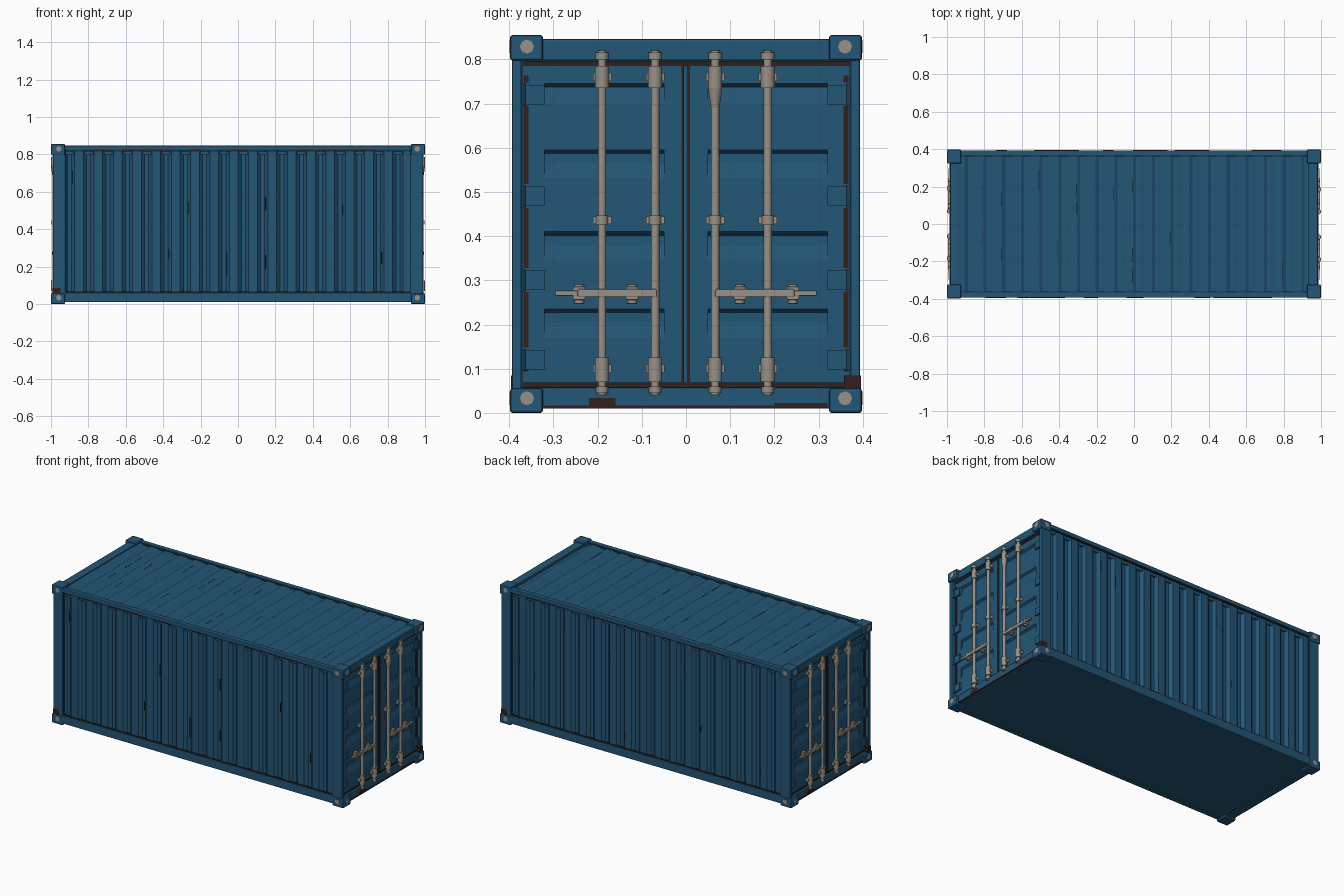
import bpy, bmesh, random
from mathutils import Matrix, Vector

random.seed(4)
cube = bpy.data.objects.get("Cube")
if cube:
    bpy.data.objects.remove(cube, do_unlink=True)


def material(name, rgb):
    m = bpy.data.materials.new(name)
    m.use_nodes = True
    col = (*rgb, 1)
    m.diffuse_color = col
    node = m.node_tree.nodes["Principled BSDF"]
    node.inputs["Base Color"].default_value = col
    node.inputs["Roughness"].default_value = 0.7
    return m


BLUE = material("painted blue", (0.017, 0.092, 0.18))
DARK = material("dark blue scuff", (0.007, 0.03, 0.055))
RUST = material("dark rust", (0.032, 0.014, 0.012))
STEEL = material("bare steel", (0.31, 0.285, 0.25))


def box(bm, x, y, z):
    """Box from three (low, high) ranges."""
    mid = [(a + b) / 2 for a, b in (x, y, z)]
    size = [abs(b - a) for a, b in (x, y, z)]
    bmesh.ops.create_cube(bm, size=1, matrix=Matrix.Translation(mid) @ Matrix.Diagonal((*size, 1)))


def rod(bm, start, end, r0, r1=None, sides=10):
    """Cylinder or cone between two points."""
    a, b = Vector(start), Vector(end)
    turn = (b - a).to_track_quat('Z', 'Y').to_matrix().to_4x4()
    bmesh.ops.create_cone(bm, cap_ends=True, segments=sides, radius1=r0,
                          radius2=r0 if r1 is None else r1, depth=(b - a).length,
                          matrix=Matrix.Translation((a + b) / 2) @ turn)


def prism(bm, profile, place, lo, hi):
    """Closed solid: a profile swept from lo to hi; place maps (u, v, w) to xyz."""
    rings = [[bm.verts.new(place(u, v, w)) for u, v in profile] for w in (lo, hi)]
    n = len(profile)
    faces = [bm.faces.new(r) for r in rings]
    for i in range(n):
        j = (i + 1) % n
        faces.append(bm.faces.new((rings[0][i], rings[0][j], rings[1][j], rings[1][i])))
    bmesh.ops.recalc_face_normals(bm, faces=faces)


def finish(bm, name, mat, bevel=0, turned=False, smooth=False):
    """Store the mesh as an object; turned spins it half round for the far end."""
    if turned:
        bmesh.ops.rotate(bm, verts=bm.verts, cent=(0, 0, 0), matrix=Matrix.Rotation(3.14159265, 3, 'Z'))
    me = bpy.data.meshes.new(name)
    bm.to_mesh(me)
    bm.free()
    me.materials.append(mat)
    ob = bpy.data.objects.new(name, me)
    bpy.context.collection.objects.link(ob)
    if bevel:
        mod = ob.modifiers.new("soft edges", 'BEVEL')
        mod.width, mod.segments = bevel, 2
    if smooth:
        bpy.ops.object.select_all(action='DESELECT')
        ob.select_set(True)
        bpy.context.view_layer.objects.active = ob
        bpy.ops.object.shade_smooth_by_angle(angle=0.7)
    return ob


def ribs(lo, hi, count, outer, inner, back):
    """Trapezoid wave from lo to hi, closed along the back."""
    step = (hi - lo) / count
    pts = [(lo, back)]
    for i in range(count):
        u = lo + i * step
        pts += [(u + step * f, v) for f, v in ((0, outer), (0.45, outer), (0.62, inner), (0.83, inner))]
    return pts + [(hi, outer), (hi, back)]


# Hidden core and floor
bm = bmesh.new()
box(bm, (-0.94, 0.94), (-0.36, 0.36), (0.02, 0.81))
box(bm, (-0.97, 0.97), (-0.38, 0.38), (0.012, 0.03))
finish(bm, "floor_and_core", BLUE)

# Corrugated walls and roof
wall = ribs(-0.93, 0.93, 18, 0.386, 0.37, 0.35)
for name, s in (("front_wall", -1), ("back_wall", 1)):
    bm = bmesh.new()
    prism(bm, [(s * u, v) for u, v in wall], lambda u, v, w: (u, s * v, w), 0.04, 0.83)
    finish(bm, name, BLUE)
bm = bmesh.new()
prism(bm, ribs(-0.95, 0.95, 19, 0.84, 0.83, 0.80), lambda u, v, w: (u, w, v), -0.38, 0.38)
finish(bm, "roof", BLUE)

# Long rails
for name, s in (("front", -1), ("back", 1)):
    bm = bmesh.new()
    box(bm, (-0.96, 0.96), (s * 0.365, s * 0.394), (0.822, 0.847))
    finish(bm, name + "_top_rail", BLUE, 0.004)
    bm = bmesh.new()
    box(bm, (-0.96, 0.96), (s * 0.36, s * 0.394), (0.01, 0.06))
    finish(bm, name + "_bottom_rail", BLUE, 0.004)

    # Worn seams and scuffs along the wall
    bm = bmesh.new()
    box(bm, (-0.92, 0.92), (s * 0.383, s * 0.3895), (0.059, 0.066))
    for i in range(9):
        x = random.uniform(-0.9, 0.7)
        box(bm, (x, x + random.uniform(0.05, 0.2)), (s * 0.39, s * 0.3945), (0.819, 0.825))
    finish(bm, name + "_rail_rust", RUST)
    bm = bmesh.new()
    box(bm, (-0.92, 0.92), (s * 0.383, s * 0.3895), (0.816, 0.822))
    for x in (-0.925, 0.92):
        box(bm, (x, x + 0.005), (s * 0.383, s * 0.39), (0.06, 0.82))
    box(bm, (-0.92, 0.92), (s * 0.36, s * 0.366), (0.835, 0.8425))
    for i in range(9):
        x = -0.93 + 1.86 / 18 * (random.randrange(18) + 0.44)
        z = random.uniform(0.1, 0.7)
        box(bm, (x - 0.004, x), (s * 0.383, s * 0.387), (z, z + random.uniform(0.04, 0.09)))
        x = -0.95 + 0.1 * (random.randrange(19) + 0.44)
        y = random.uniform(0.02, 0.28) * s
        box(bm, (x - 0.004, x), (y, y + 0.07 * s), (0.838, 0.841))
    finish(bm, name + "_scuffs", DARK)

# Corner posts, corner blocks and their openings
for ex, sx in (("left", 1), ("right", -1)):
    for ey, sy in (("front", -1), ("back", 1)):
        tag = ey + "_" + ex
        bm = bmesh.new()
        box(bm, (sx * 0.925, sx * 0.99), (sy * 0.372, sy * 0.394), (0.03, 0.83))
        finish(bm, tag + "_post", BLUE, 0.004)
        bm = bmesh.new()
        holes = bmesh.new()
        for lo, hi, mid in ((0, 0.055, 0.033), (0.798, 0.855, 0.829)):
            box(bm, (sx * 0.925, sx * 0.999), (sy * 0.324, sy * 0.398), (lo, hi))
            rod(holes, (sx * 0.995, sy * 0.36, mid), (sx * 1.0, sy * 0.36, mid), 0.016, sides=8)
            rod(holes, (sx * 0.958, sy * 0.394, mid), (sx * 0.958, sy * 0.399, mid), 0.015, sides=8)
        finish(bm, tag + "_corner_blocks", BLUE, 0.005)
        finish(holes, tag + "_block_openings", STEEL)

# Door ends, the second one spun half round
HINGES = (0.72, 0.49, 0.30, 0.12)
for tag, turned in (("left", False), ("right", True)):
    # Header and sill
    bm = bmesh.new()
    box(bm, (0.93, 0.983), (-0.37, 0.37), (0.797, 0.846))
    box(bm, (0.93, 0.985), (-0.37, 0.37), (0.01, 0.058))
    finish(bm, tag + "_header_and_sill", BLUE, 0.004, turned)

    # Door leaves: flat edge frame with pressed horizontal bands
    bm = bmesh.new()
    for s in (-1, 1):
        box(bm, (0.93, 0.968), (s * 0.004, s * 0.05), (0.06, 0.795))
        box(bm, (0.93, 0.968), (s * 0.32, s * 0.37), (0.06, 0.795))
        pts = [(0.93, 0.06), (0.968, 0.06)]
        for low, top in ((0.17, 0.235), (0.345, 0.41), (0.53, 0.595), (0.70, 0.745)):
            pts += [(0.968, low), (0.957, low + 0.035), (0.957, top - 0.008), (0.968, top)]
        pts += [(0.968, 0.795), (0.93, 0.795)]
        prism(bm, pts, lambda u, v, w: (u, w, v), s * 0.05, s * 0.32)
    finish(bm, tag + "_doors", BLUE, 0, turned)

    # Hinges
    bm = bmesh.new()
    for s in (-1, 1):
        for z in HINGES:
            box(bm, (0.96, 0.978), (s * 0.32, s * 0.375), (z - 0.022, z + 0.022))
            rod(bm, (0.978, s * 0.372, z - 0.025), (0.978, s * 0.372, z + 0.025), 0.009)
    finish(bm, tag + "_hinges", BLUE, 0, turned)

    # Rusted door seals
    bm = bmesh.new()
    for y in (-0.01, 0.003):
        box(bm, (0.964, 0.970), (y, y + 0.006), (0.065, 0.79))
    box(bm, (0.964, 0.971), (-0.37, 0.37), (0.785, 0.796))
    box(bm, (0.964, 0.972), (-0.37, 0.37), (0.058, 0.069))
    for s in (-1, 1):
        for top, low in zip((0.79,) + HINGES, HINGES + (0.07,)):
            box(bm, (0.964, 0.971), (s * 0.357, s * 0.368), (low + 0.028, top - 0.026))
    for y0, y1, z1 in ((-0.32, 0.32, 0.017), (-0.22, -0.16, 0.034), (0.2, 0.32, 0.022)):
        box(bm, (0.981, 0.9865), (y0, y1), (0.01, z1))
    box(bm, (0.95, 0.992), (0.358, 0.396), (0.05, 0.085))
    finish(bm, tag + "_seal_rust", RUST, 0, turned)

    # Locking bars with guides, collars and end cams
    bm = bmesh.new()
    X = 0.984
    for y in (-0.19, -0.07, 0.066, 0.185):
        rod(bm, (X, y, 0.04), (X, y, 0.82), 0.0095)
        for lo, hi, r in ((0.735, 0.785, 0.016), (0.07, 0.125, 0.016), (0.425, 0.447, 0.014),
                          (0.8, 0.816, 0.015), (0.045, 0.06, 0.014)):
            rod(bm, (X, y, lo), (X, y, hi), r, sides=12)
        for z in (0.76, 0.436, 0.1):
            box(bm, (0.962, 0.986), (y - 0.021, y + 0.021), (z - 0.009, z + 0.009))
    rod(bm, (X, 0.066, 0.69), (X, 0.066, 0.735), 0.0095, 0.016, 12)
    finish(bm, tag + "_locking_bars", STEEL, 0, turned, True)

    # Handles and catches
    bm = bmesh.new()
    for s in (-1, 1):
        box(bm, (0.98, 0.995), (s * 0.066, s * 0.245), (0.262, 0.28))
        box(bm, (0.98, 0.993), (s * 0.245, s * 0.296), (0.265, 0.277))
        for y in (0.122, 0.242):
            box(bm, (0.962, 0.992), (s * (y - 0.014), s * (y + 0.014)), (0.256, 0.286))
            rod(bm, (0.978, s * y, 0.247), (0.978, s * y, 0.291), 0.011)
    finish(bm, tag + "_handles", STEEL, 0.002, turned)
